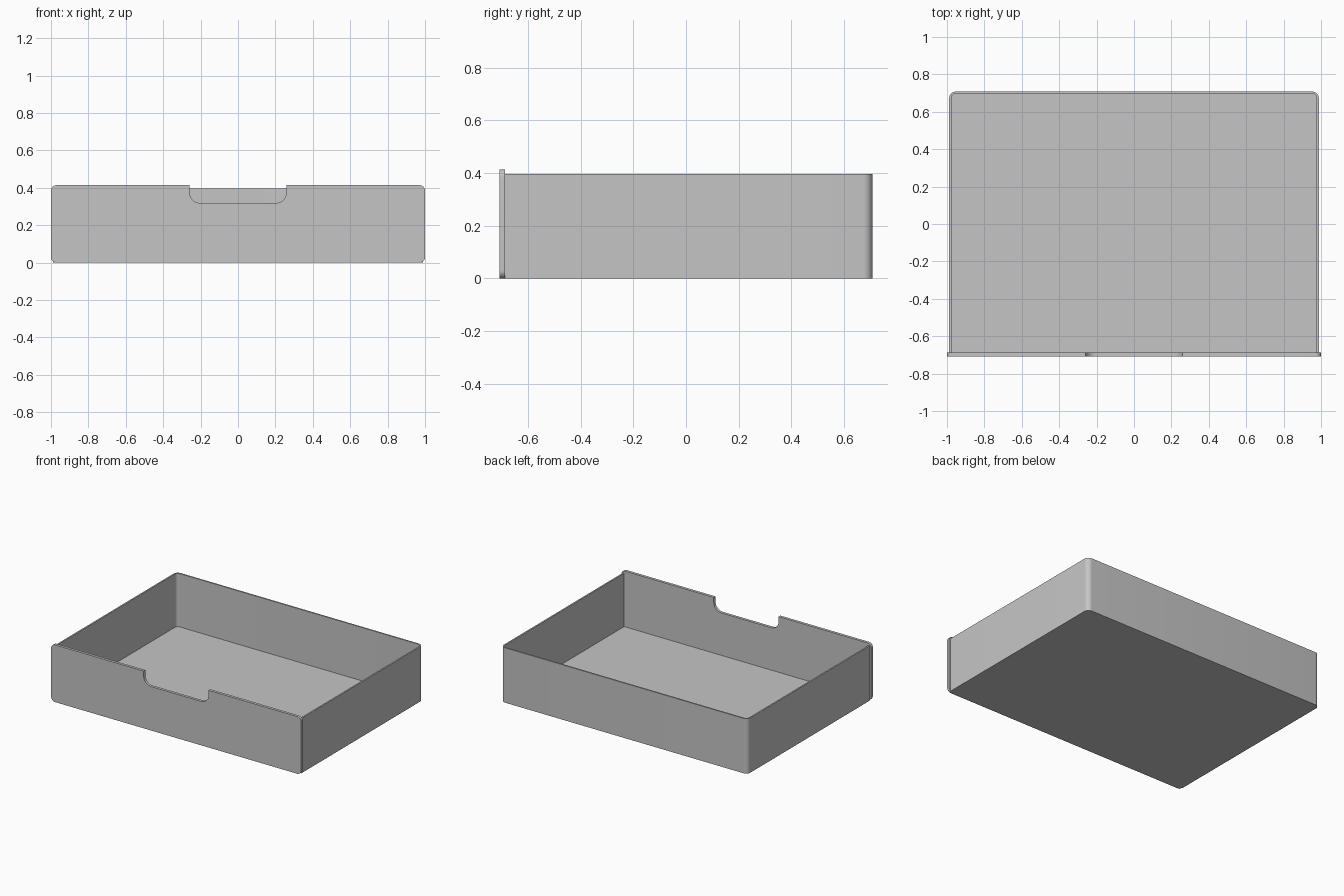
import bpy, bmesh
from math import cos, sin, pi, radians

cube = bpy.data.objects.get("Cube")
if cube:
    bpy.data.objects.remove(cube, do_unlink=True)

FRONT, BACK = -0.708, 0.708
JOIN = -0.688          # where tray meets front panel
WALL = 0.011
TRAY_X, TRAY_TOP = 0.988, 0.397
PANEL_TOP = 0.414

grey = bpy.data.materials.new("light_grey")
grey.use_nodes = True
grey.diffuse_color = (0.56, 0.56, 0.56, 1)
grey.node_tree.nodes["Principled BSDF"].inputs["Base Color"].default_value = grey.diffuse_color


def arc(cx, cy, r, start, end, steps=10):
    """Points on an arc, angles in quarter turns."""
    angles = [(start + (end - start) * i / steps) * pi / 2 for i in range(steps + 1)]
    return [(cx + r * cos(a), cy + r * sin(a)) for a in angles]


def finish(bm, name):
    bmesh.ops.recalc_face_normals(bm, faces=bm.faces)
    mesh = bpy.data.meshes.new(name)
    bm.to_mesh(mesh)
    bm.free()
    obj = bpy.data.objects.new(name, mesh)
    bpy.context.collection.objects.link(obj)
    mesh.materials.append(grey)
    bpy.ops.object.select_all(action='DESELECT')
    obj.select_set(True)
    bpy.context.view_layer.objects.active = obj
    bpy.ops.object.shade_smooth_by_angle(angle=radians(30))
    return obj


def u_path(inset, r):
    """Open path around the right side, back and left side of the tray."""
    x, y = TRAY_X - inset, BACK - inset
    right = [(x, JOIN)] + arc(x - r, y - r, r, 0, 1)
    return right + [(-px, py) for px, py in reversed(right)]


# Tray: floor and three walls with rounded back corners, open at the front
bm = bmesh.new()
outer, inner = u_path(0, 0.035), u_path(WALL, 0.035 - WALL)
levels = [(outer, 0), (outer, TRAY_TOP), (inner, TRAY_TOP), (inner, WALL)]
loops = [[bm.verts.new((x, y, z)) for x, y in path] for path, z in levels]
for a, b in zip(loops, loops[1:]):
    for i in range(len(a) - 1):
        bm.faces.new((a[i], a[i + 1], b[i + 1], b[i]))
bm.faces.new(loops[0])
bm.faces.new(loops[-1])
bm.faces.new([l[0] for l in loops] + [l[-1] for l in reversed(loops)])
finish(bm, "tray")

# Front panel: rounded corners and a finger notch in the top edge
c, n, notch_x, notch_z = 0.03, 0.06, 0.26, 0.318
half = arc(1 - c, c, c, -1, 0) + arc(1 - c, PANEL_TOP - c, c, 0, 1)
half += [(notch_x, PANEL_TOP)] + arc(notch_x - n, notch_z + n, n, 0, -1)
outline = half + [(-x, z) for x, z in reversed(half)]
bm = bmesh.new()
face = bm.faces.new([bm.verts.new((x, FRONT, z)) for x, z in outline])
ext = bmesh.ops.extrude_face_region(bm, geom=[face], use_keep_orig=True)
moved = [v for v in ext["geom"] if isinstance(v, bmesh.types.BMVert)]
bmesh.ops.translate(bm, verts=moved, vec=(0, JOIN - FRONT, 0))
finish(bm, "front_panel")
